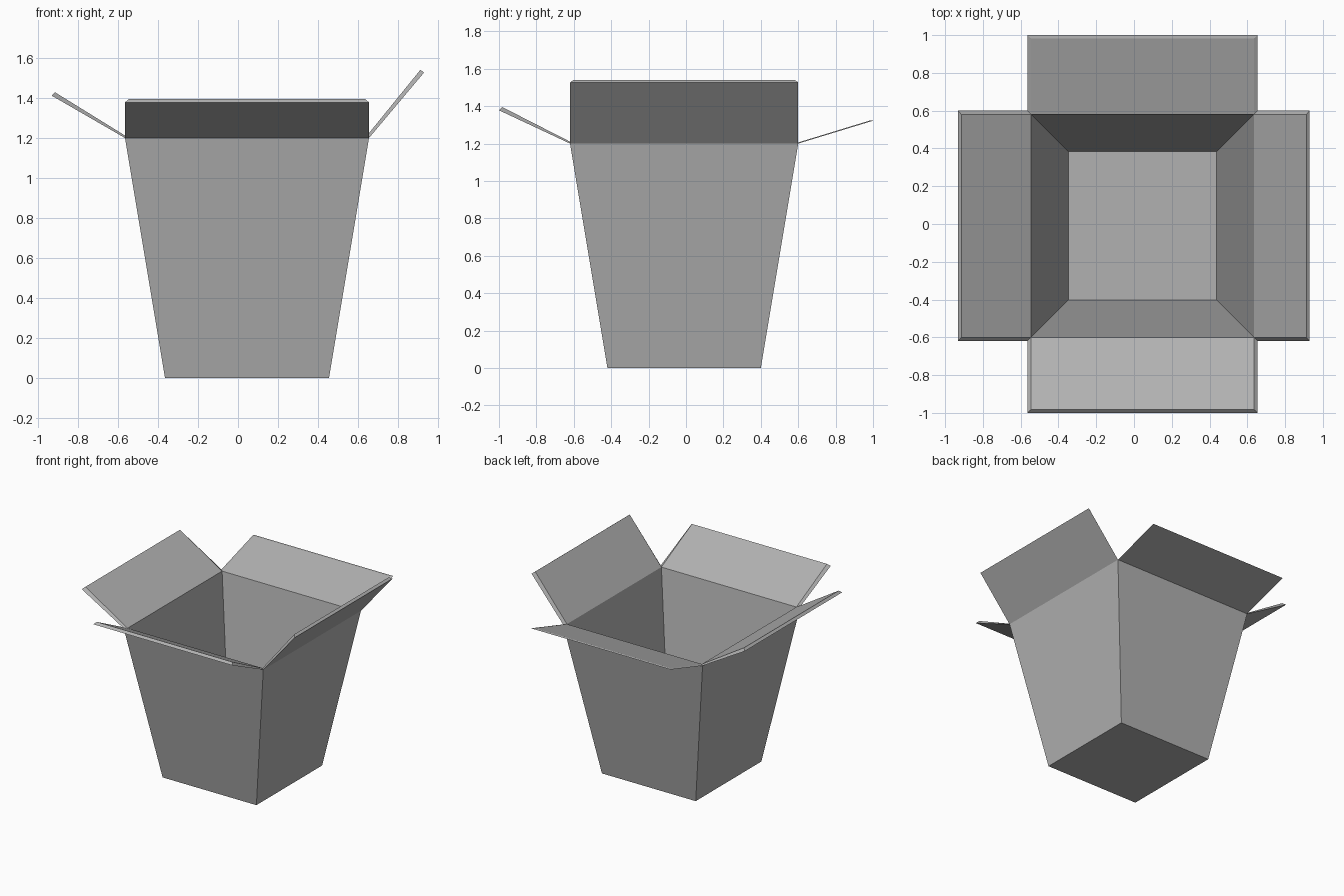
import bpy
import bmesh
from mathutils import Vector

cube = bpy.data.objects.get("Cube")
if cube:
    bpy.data.objects.remove(cube, do_unlink=True)

# One plain cardboard grey
card = bpy.data.materials.new("card_grey")
card.use_nodes = True
GREY = (0.44, 0.44, 0.44, 1)
card.diffuse_color = GREY
card.node_tree.nodes["Principled BSDF"].inputs["Base Color"].default_value = GREY

CENTRE = Vector((0.045, -0.01, 0))
BASE, RIM, HEIGHT, THICK = 0.41, 0.61, 1.2, 0.02
INNER_BASE, INNER_RIM = BASE - 0.017, RIM - THICK
UP = Vector((0, 0, 1))


def edge_pair(out, half, reach, z):
    """Two ends of a horizontal edge, left to right when seen from outside."""
    side = UP.cross(out)
    return [CENTRE + out * reach + side * s * half + UP * z for s in (-1, 1)]


def make_object(name, polygons):
    bm = bmesh.new()
    for poly in polygons:
        bm.faces.new([bm.verts.new(p) for p in poly])
    bmesh.ops.remove_doubles(bm, verts=bm.verts, dist=0.0005)
    mesh = bpy.data.meshes.new(name)
    bm.to_mesh(mesh)
    bm.free()
    mesh.materials.append(card)
    obj = bpy.data.objects.new(name, mesh)
    bpy.context.collection.objects.link(obj)
    return obj


def quad(low, high):
    return [low[0], low[1], high[1], high[0]]


FRONT, BACK = Vector((0, -1, 0)), Vector((0, 1, 0))
LEFT, RIGHT = Vector((1, 0, 0)), Vector((-1, 0, 0))

# Tapered box: outer and inner walls, underside and floor
walls = []
for out in (FRONT, LEFT, BACK, RIGHT):
    walls.append(quad(edge_pair(out, BASE, BASE, 0), edge_pair(out, RIM, RIM, HEIGHT)))
    inner = quad(edge_pair(out, INNER_BASE, INNER_BASE, THICK),
                 edge_pair(out, INNER_RIM, INNER_RIM, HEIGHT))
    walls.append(inner[::-1])
front, back = (edge_pair(d, BASE, BASE, 0) for d in (FRONT, BACK))
walls.append((front + back)[::-1])
front, back = (edge_pair(d, INNER_BASE, INNER_BASE, THICK) for d in (FRONT, BACK))
walls.append(front + back)
make_object("box_body", walls)


# Flaps hinged on the rim, with chamfered free edges
def make_flap(name, out, reach, tip_z, rise):
    hinge = edge_pair(out, RIM, RIM, HEIGHT)
    tip = edge_pair(out, RIM, reach, tip_z)
    in_hinge = edge_pair(out, INNER_RIM, INNER_RIM, HEIGHT)
    in_tip = edge_pair(out, INNER_RIM, reach - THICK * 0.9, tip_z + rise)
    make_object(name, [
        quad(hinge, tip),
        quad(in_hinge, in_tip)[::-1],
        quad(tip, in_tip),
        [hinge[1], in_hinge[1], in_tip[1], tip[1]],
        [hinge[0], tip[0], in_tip[0], in_hinge[0]],
    ])


make_flap("front_flap", FRONT, 0.99, 1.378, 0.017)
make_flap("back_flap", BACK, 1.01, 1.322, 0.001)
make_flap("left_flap", LEFT, 0.885, 1.527, 0.014)
make_flap("right_flap", RIGHT, 0.977, 1.412, 0.016)
